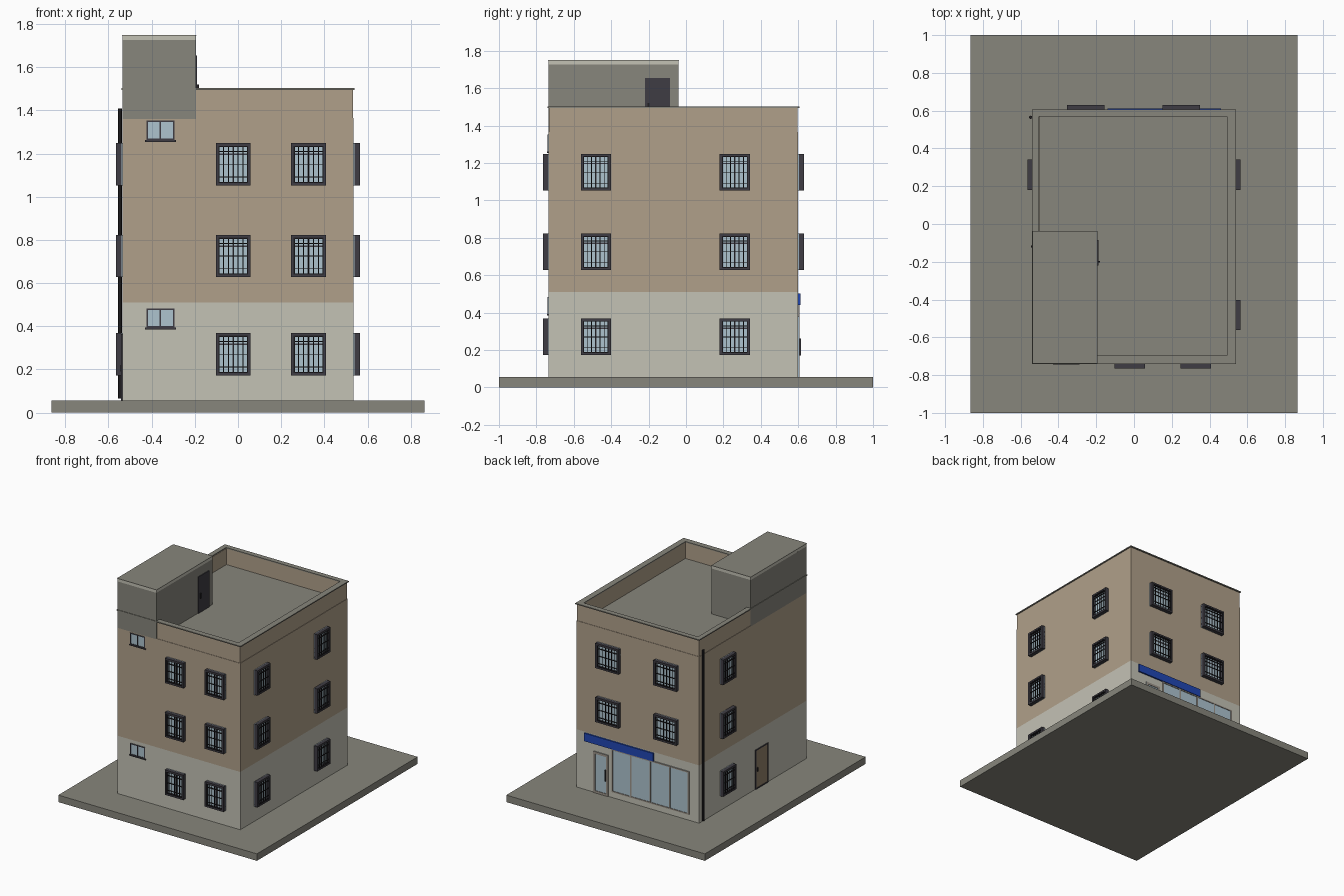
import bpy, bmesh
from mathutils import Matrix, Vector

if "Cube" in bpy.data.objects:
    bpy.data.objects.remove(bpy.data.objects["Cube"])

# ---- colours (sRGB 0-255 turned into linear) ----
def mat(name, *rgb):
    m = bpy.data.materials.new(name)
    m.diffuse_color = [((c / 255 + 0.055) / 1.055) ** 2.4 for c in rgb] + [1]
    m.use_nodes = True
    m.node_tree.nodes["Principled BSDF"].inputs["Base Color"].default_value = m.diffuse_color
    return m

GREY = mat("concrete grey", 135, 134, 124)
TAN = mat("tan wall", 176, 160, 138)
PALE = mat("pale plaster", 196, 194, 181)
DARK = mat("dark frame", 62, 60, 67)
BLACK = mat("black iron", 34, 32, 35)
GLASS = mat("pale blue glass", 174, 196, 207)
BLUE = mat("sign blue", 32, 70, 180)
WOOD = mat("brown door", 146, 128, 106)
METAL = mat("shop frame grey", 156, 148, 138)

X, Y0, Y1 = 0.535, -0.735, 0.60      # building footprint
ROOF, TOP = 1.365, 1.495

def part(name, material, boxes):
    """One object made of boxes (x0, x1, y0, y1, z0, z1)."""
    bm = bmesh.new()
    for b in boxes:
        lo, hi = Vector(b[0::2]), Vector(b[1::2])
        size = hi - lo
        bmesh.ops.create_cube(bm, size=1, matrix=Matrix.Translation((lo + hi) / 2)
                              @ Matrix.Diagonal((*[abs(s) for s in size], 1)))
    me = bpy.data.meshes.new(name)
    bm.to_mesh(me)
    bm.free()
    me.materials.append(material)
    ob = bpy.data.objects.new(name, me)
    bpy.context.collection.objects.link(ob)
    return ob

def on(wall, u0, u1, z0, z1, d0, d1):
    """Box on a wall: u runs along the wall, d is the distance out of it."""
    def span(base, sign):
        return sorted((base + sign * d0, base + sign * d1))
    if wall == "front":
        return (u0, u1, *span(Y0, -1), z0, z1)
    if wall == "back":
        return (u0, u1, *span(Y1, 1), z0, z1)
    if wall == "right":
        return (*span(X, 1), u0, u1, z0, z1)
    if wall == "stair":                               # right face of the stair house
        return (*span(-0.195, 1), u0, u1, z0, z1)
    return (*span(-X, -1), u0, u1, z0, z1)

def ring(wall, u0, u1, z0, z1, t, d0, d1):
    return [on(wall, u0, u0 + t, z0, z1, d0, d1), on(wall, u1 - t, u1, z0, z1, d0, d1),
            on(wall, u0 + t, u1 - t, z0, z0 + t, d0, d1),
            on(wall, u0 + t, u1 - t, z1 - t, z1, d0, d1)]

def rect_ring(x0, x1, y0, y1, ix0, ix1, iy0, iy1, z0, z1):
    return [(x0, ix0, y0, y1, z0, z1), (ix1, x1, y0, y1, z0, z1),
            (ix0, ix1, y0, iy0, z0, z1), (ix0, ix1, iy1, y1, z0, z1)]

# ---- ground slab and walls ----
part("ground_slab", GREY, [(-0.865, 0.865, -1, 1, 0, 0.055)])
part("lower_wall", PALE, [(-X, X, Y0, Y1, 0.055, 0.51)])
part("upper_wall", TAN, [(-X, X, Y0, Y1, 0.51, ROOF)])

# ---- roof deck, parapet and coping ----
part("roof_deck", GREY, [(-0.50, 0.50, -0.70, 0.57, ROOF - 0.01, ROOF + 0.003)])
e = 0.003
part("parapet", TAN, rect_ring(-X + e, X - e, Y0 + e, Y1 - e,
                               -0.50, 0.495, -0.70, 0.57, ROOF, TOP))
part("coping", GREY, rect_ring(-0.54, 0.54, -0.74, 0.607,
                               -0.502, 0.493, -0.697, 0.568, TOP, 1.503))

# ---- stair house on the roof ----
s = 0.001
part("stair_house", GREY, [(-X - s, -0.195, Y0 - s, -0.04, 1.36, 1.725)])
part("stair_house_band", PALE, [(-X - s, -0.195, Y0 - s, -0.04, 1.725, 1.747)])
part("stair_house_roof", GREY, [(-X - 0.003, -0.193, Y0 - 0.003, -0.038, 1.747, 1.75)])
part("roof_door", DARK, [on("stair", -0.22, -0.085, ROOF, 1.655, 0, 0.006)])
part("roof_door_handle", BLACK, [on("stair", -0.205, -0.195, 1.48, 1.52, 0.006, 0.014)])

# ---- barred windows ----
def barred_window(wall, u0, u1, z0, z1):
    w, h = u1 - u0, z1 - z0
    part(wall + "_window_glass", GLASS, [on(wall, u0, u1, z0, z1, 0, 0.004)])
    uc, t = (u0 + u1) / 2, 0.012
    part(wall + "_window_frame", DARK, ring(wall, u0, u1, z0, z1, t, 0, 0.03) + [
        on(wall, uc - 0.004, uc + 0.004, z0 + t, z1 - t, 0, 0.008),
        on(wall, u0 + t, u1 - t, z0 + 0.72 * h, z0 + 0.72 * h + 0.007, 0, 0.008)])
    bars = ring(wall, u0 + t, u1 - t, z0 + t, z1 - t, 0.005, 0.022, 0.028)
    n = 6 if w > 0.18 else 5
    for i in range(1, n + 1):
        u = u0 + t + (w - 2 * t) * i / (n + 1)
        bars.append(on(wall, u - 0.002, u + 0.002, z0 + t, z1 - t, 0.023, 0.027))
    for f in (0.2, 0.5, 0.8):
        z = z0 + f * h
        bars.append(on(wall, u0 + t, u1 - t, z - 0.002, z + 0.002, 0.022, 0.028))
    part(wall + "_window_bars", BLACK, bars)

FLOORS = [(0.172, 0.368), (0.627, 0.822), (1.052, 1.248)]
COLUMNS = {"front": [(-0.102, 0.058), (0.246, 0.408)],
           "right": [(-0.562, -0.402), (0.18, 0.342)],
           "left": [(0.18, 0.342)],
           "back": [(-0.355, -0.155), (0.15, 0.35)]}
for wall, columns in COLUMNS.items():
    for u0, u1 in columns:
        for z0, z1 in FLOORS[1:] if wall == "back" else FLOORS:
            barred_window(wall, u0, u1, z0, z1)

# ---- small stair windows on the front ----
for z0 in (0.393, 1.262):
    z1 = z0 + 0.09
    part("small_window_glass", GLASS, [on("front", -0.424, -0.294, z0, z1, 0, 0.002)])
    part("small_window_frame", DARK, ring("front", -0.424, -0.294, z0, z1, 0.007, 0, 0.005)
         + [on("front", -0.363, -0.356, z0, z1, 0, 0.005)])
    part("small_window_sill", DARK, [on("front", -0.43, -0.288, z0 - 0.008, z0, 0, 0.008)])

# ---- shop front and sign on the back ----
part("shop_glass", GLASS, [on("back", -0.45, 0.225, 0.10, 0.44, 0, 0.003)])
part("shop_frame", METAL, ring("back", -0.45, 0.225, 0.10, 0.44, 0.01, 0, 0.007)
     + [on("back", u - 0.005, u + 0.005, 0.11, 0.43, 0, 0.007)
        for u in (-0.281, -0.1125, 0.056)])
part("shop_door_glass", GLASS, [on("back", 0.255, 0.385, 0.055, 0.38, 0, 0.003)])
part("shop_door_frame", METAL, ring("back", 0.255, 0.385, 0.055, 0.38, 0.018, 0, 0.007))
part("shop_door_handle", DARK, [on("back", 0.275, 0.281, 0.17, 0.26, 0.003, 0.014)])
part("sign_board", BLUE, [on("back", -0.14, 0.46, 0.44, 0.503, 0, 0.012)])

# ---- side door on the left ----
part("side_door", WOOD, [on("left", -0.25, -0.10, 0.06, 0.36, 0, 0.003)])
part("side_door_frame", DARK, ring("left", -0.255, -0.095, 0.055, 0.365, 0.008, 0, 0.006))
part("side_door_handle", BLACK, [on("left", -0.125, -0.115, 0.19, 0.22, 0.003, 0.01)])

# ---- drain pipe ----
bpy.ops.mesh.primitive_cylinder_add(vertices=12, radius=0.0085, depth=1.345,
                                    location=(-0.547, 0.565, 0.737))
pipe = bpy.context.object
pipe.name = "drain_pipe"
pipe.data.materials.append(BLACK)
bpy.ops.object.shade_smooth_by_angle()
